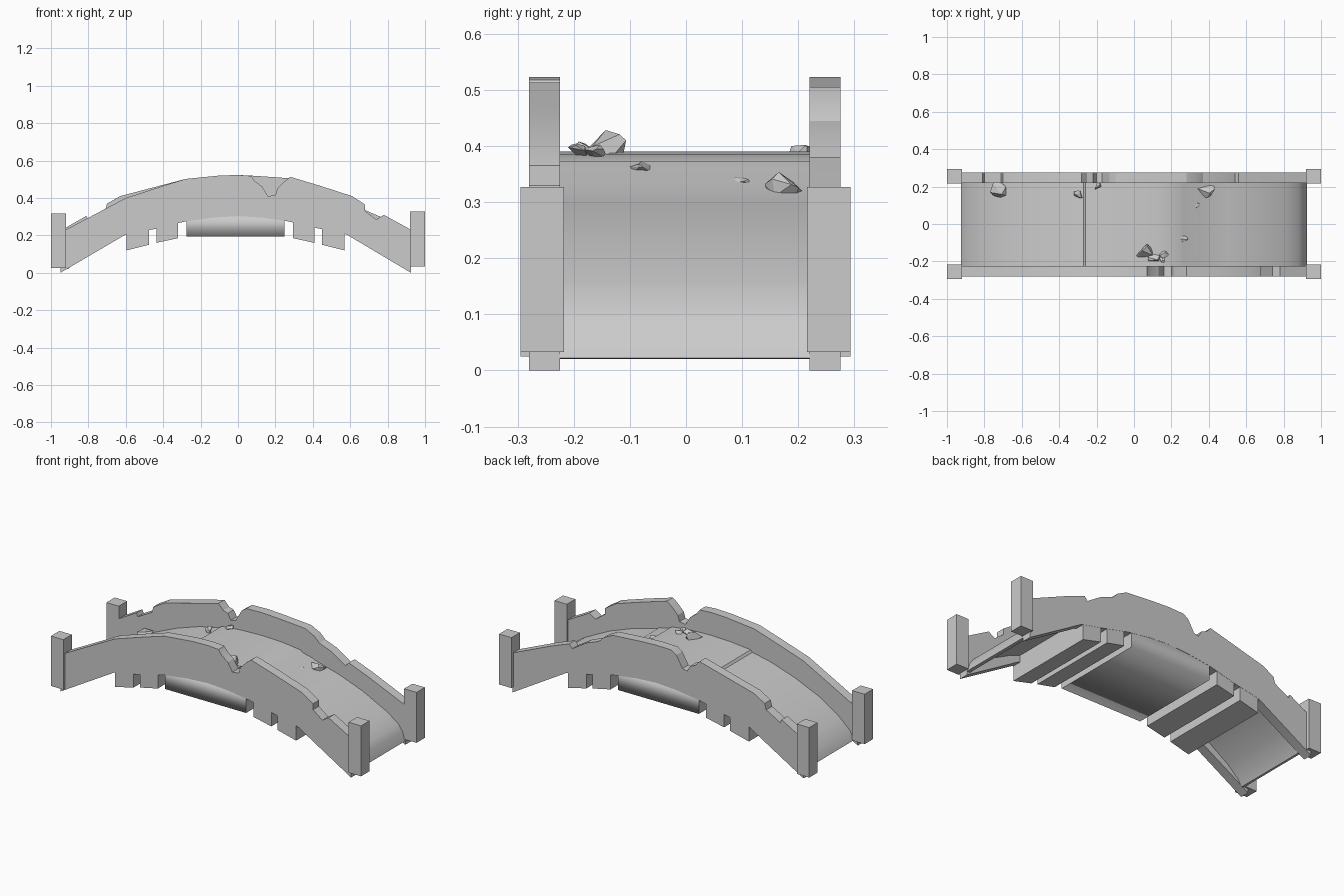
import bpy, bmesh, math, random
from mathutils import Vector

random.seed(4)
if "Cube" in bpy.data.objects:
    bpy.data.objects.remove(bpy.data.objects["Cube"])

stone = bpy.data.materials.new("grey stone")
stone.use_nodes = True
grey = (0.6, 0.6, 0.6, 1)
stone.diffuse_color = grey
stone.node_tree.nodes["Principled BSDF"].inputs["Base Color"].default_value = grey


def add_object(name, bm, smooth=0):
    bmesh.ops.recalc_face_normals(bm, faces=bm.faces)
    mesh = bpy.data.meshes.new(name)
    bm.to_mesh(mesh)
    bm.free()
    mesh.materials.append(stone)
    ob = bpy.data.objects.new(name, mesh)
    bpy.context.collection.objects.link(ob)
    if smooth:
        bpy.ops.object.select_all(action='DESELECT')
        ob.select_set(True)
        bpy.context.view_layer.objects.active = ob
        bpy.ops.object.shade_smooth_by_angle(angle=math.radians(smooth))


def extrude_profile(name, profile, y0, y1, smooth=0, sharp_ends=False):
    """Side profile in x and z, made solid from y0 to y1."""
    bm = bmesh.new()
    face = bm.faces.new([bm.verts.new((x, y0, z)) for x, z in profile])
    moved = bmesh.ops.extrude_face_region(bm, geom=[face])["geom"]
    verts = [g for g in moved if isinstance(g, bmesh.types.BMVert)]
    bmesh.ops.translate(bm, verts=verts, vec=(0, y1 - y0, 0))
    if sharp_ends:
        for e in bm.edges:
            e.smooth = abs(e.verts[0].co.x - e.verts[1].co.x) > 0.01
    add_object(name, bm, smooth)


def rectangle(x0, x1, z0, z1):
    return [(x0, z0), (x1, z0), (x1, z1), (x0, z1)]


# Arched parapets with broken tops
underside = [(0.925, 0.0), (0.58, 0.205), (0.44, 0.235), (0.27, 0.275), (0.13, 0.295),
             (0, 0.303), (-0.13, 0.295), (-0.28, 0.275), (-0.44, 0.235), (-0.6, 0.205),
             (-0.95, 0.0)]
front_top = [(-0.95, 0.215), (-0.6, 0.4), (-0.4, 0.465), (-0.28, 0.502), (-0.1, 0.52),
             (0, 0.523), (0.07, 0.518), (0.09, 0.49), (0.13, 0.46), (0.16, 0.41),
             (0.2, 0.415), (0.21, 0.45), (0.25, 0.49), (0.28, 0.513), (0.44, 0.465),
             (0.61, 0.41), (0.68, 0.365), (0.68, 0.33), (0.74, 0.285), (0.78, 0.31),
             (0.925, 0.23)]
back_top = [(-0.95, 0.225), (-0.81, 0.305), (-0.8, 0.285), (-0.71, 0.335), (-0.7, 0.37),
            (-0.63, 0.41), (-0.28, 0.502), (-0.25, 0.47), (-0.22, 0.46), (-0.2, 0.425),
            (-0.17, 0.432), (-0.13, 0.5), (-0.1, 0.52), (0, 0.523), (0.1, 0.518),
            (0.28, 0.505), (0.34, 0.475), (0.37, 0.445), (0.45, 0.415), (0.54, 0.358),
            (0.56, 0.38), (0.68, 0.335), (0.925, 0.23)]
extrude_profile("front_parapet", front_top + underside, -0.28, -0.225, 20)
extrude_profile("back_parapet", back_top + underside, 0.22, 0.275, 20)

# Thin walkway with worn slab steps, turned down at both ends
deck_top = [(-0.925, 0.025), (-0.9, 0.075), (-0.83, 0.137), (-0.7, 0.22), (-0.55, 0.285),
            (-0.4, 0.335), (-0.27, 0.362), (-0.26, 0.374), (-0.13, 0.386), (0, 0.39),
            (0.13, 0.386), (0.25, 0.372), (0.265, 0.36), (0.33, 0.345), (0.34, 0.338),
            (0.5, 0.295), (0.65, 0.24), (0.81, 0.16), (0.88, 0.11), (0.905, 0.075),
            (0.925, 0.022)]
deck_base = [(x * 0.98, max(z - 0.018, 0.02)) for x, z in reversed(deck_top)]
extrude_profile("deck", deck_top + deck_base, -0.226, 0.221, 35)

# Corner posts
for side, x, low, high in (("left", 0.92, 0.033, 0.327), ("right", -1.0, 0.025, 0.316)):
    post = rectangle(x, x + 0.08, low, high)
    extrude_profile(f"front_{side}_post", post, -0.295, -0.217)
    extrude_profile(f"back_{side}_post", post, 0.216, 0.293)

# Cross beams under the arch
for i, (inner, outer, zi, zo) in enumerate(((0.295, 0.41, 0.185, 0.16), (0.45, 0.57, 0.15, 0.12))):
    for side, s, shift in (("left", 1, 0), ("right", -1, 0.027)):
        a, b = s * (inner + shift), s * (outer + shift)
        extrude_profile(f"{side}_beam_{i + 1}", [(a, zi), (b, zo), (b, zo + 0.13), (a, zi + 0.13)],
                        -0.279, 0.274)

# Broad softened block below the crown
extrude_profile("crown_block", rectangle(-0.275, 0.248, 0.195, 0.325), -0.279, 0.274, 95, True)

# Loose rubble
rocks = [(0.055, -0.145, 0.398, 0.052), (0.105, -0.18, 0.392, 0.036), (0.16, -0.165, 0.39, 0.026),
         (0.15, -0.195, 0.39, 0.024), (0.265, -0.08, 0.363, 0.023), (0.38, 0.185, 0.328, 0.054),
         (0.33, 0.1, 0.333, 0.024), (-0.72, 0.185, 0.22, 0.054), (-0.29, 0.165, 0.365, 0.034),
         (-0.2, 0.205, 0.392, 0.026)]
for i, (x, y, z, r) in enumerate(rocks):
    bm = bmesh.new()
    for k in range(12):
        d = Vector([random.gauss(0, 1) for _ in range(3)]).normalized()
        bm.verts.new((x + d.x * r, y + d.y * r * 0.85, z + d.z * r * 0.6))
    bmesh.ops.convex_hull(bm, input=bm.verts)
    loose = [v for v in bm.verts if not v.link_faces]
    bmesh.ops.delete(bm, geom=loose, context='VERTS')
    add_object(f"rubble_{i + 1}", bm)
